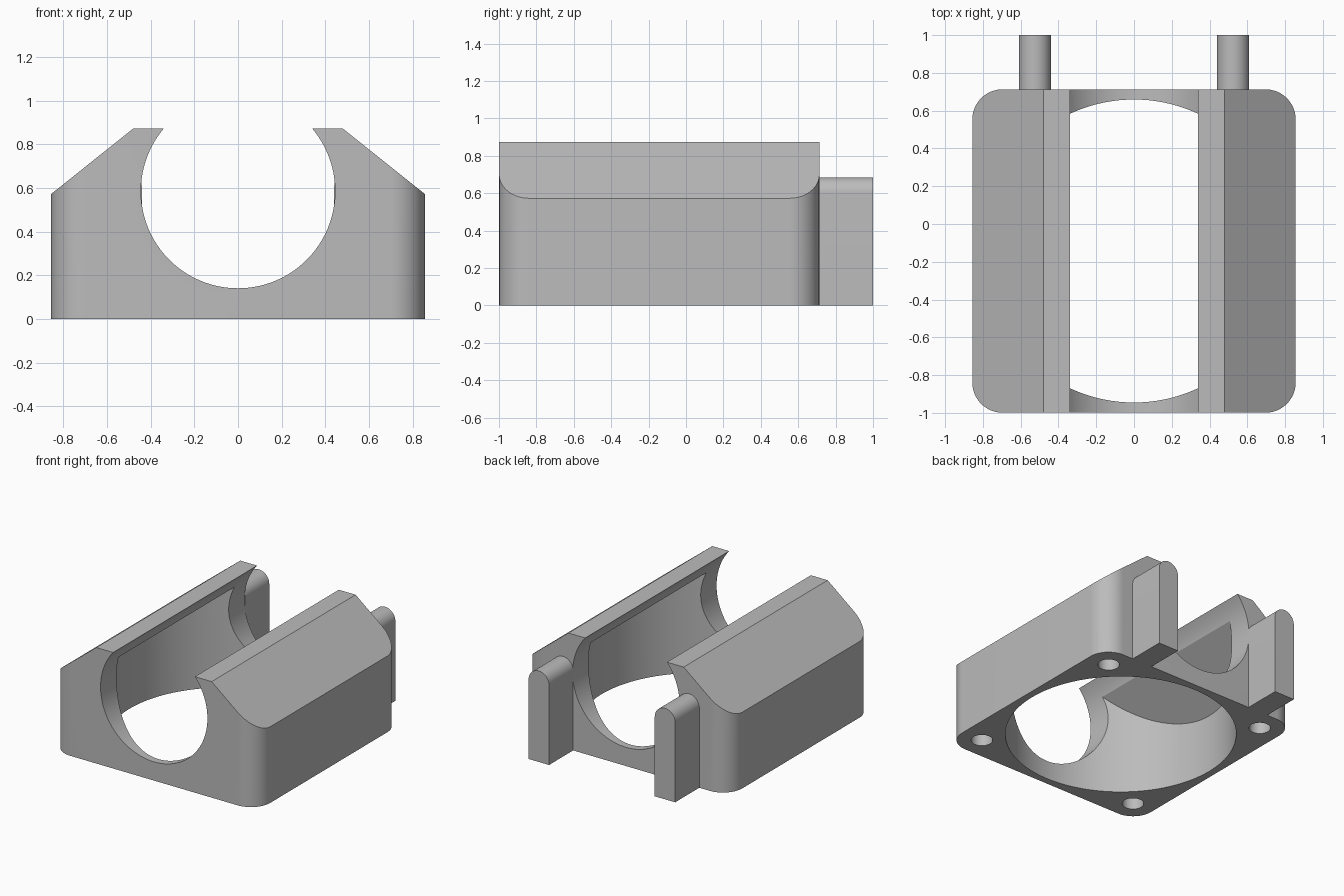
import bpy, bmesh, math
from mathutils import Matrix, Vector

cube = bpy.data.objects.get("Cube")
if cube:
    bpy.data.objects.remove(cube, do_unlink=True)

grey = bpy.data.materials.new("plain grey")
grey.use_nodes = True
COLOUR = (0.5, 0.5, 0.5, 1)
grey.diffuse_color = COLOUR
grey.node_tree.nodes["Principled BSDF"].inputs["Base Color"].default_value = COLOUR

HALF, TOP, MID_Y = 0.856, 0.873, -0.143     # block half width, height, centre
FRONT, BACK = -1.0, 0.713
BORE_R, BORE_Z = 0.445, 0.586
FAN_R = 0.802
SHOULDER_X, SHOULDER_Z = 0.48, 0.573        # outer slope start and end
SLOPE = (TOP - SHOULDER_Z) / (HALF - SHOULDER_X)


def prism(name, points, direction):
    """Extrude a closed loop of 3D points along a direction."""
    bm = bmesh.new()
    face = bm.faces.new([bm.verts.new(p) for p in points])
    out = bmesh.ops.extrude_face_region(bm, geom=[face])
    moved = [v for v in out["geom"] if isinstance(v, bmesh.types.BMVert)]
    bmesh.ops.translate(bm, verts=moved, vec=Vector(direction))
    bmesh.ops.recalc_face_normals(bm, faces=bm.faces)
    mesh = bpy.data.meshes.new(name)
    bm.to_mesh(mesh)
    bm.free()
    mesh.materials.append(grey)
    obj = bpy.data.objects.new(name, mesh)
    bpy.context.collection.objects.link(obj)
    return obj


def arc(cx, cy, r, start, end, steps):
    return [(cx + r * math.cos(math.radians(start + (end - start) * i / steps)),
             cy + r * math.sin(math.radians(start + (end - start) * i / steps)))
            for i in range(steps + 1)]


def circle(cx, cy, r, steps=96):
    return arc(cx, cy, r, 0, 360, steps)[:-1]


def along_y(name, outline, y0, y1):
    return prism(name, [(x, y0, z) for x, z in outline], (0, y1 - y0, 0))


def along_z(name, outline, z0, z1):
    return prism(name, [(x, y, z0) for x, y in outline], (0, 0, z1 - z0))


def combine(target, tool, operation):
    """Apply a boolean and throw the tool away."""
    mod = target.modifiers.new(operation, "BOOLEAN")
    mod.operation, mod.solver, mod.object = operation, "EXACT", tool
    bpy.context.view_layer.objects.active = target
    bpy.ops.object.modifier_apply(modifier=mod.name)
    bpy.data.objects.remove(tool, do_unlink=True)


def finish(obj):
    bpy.ops.object.select_all(action="DESELECT")
    obj.select_set(True)
    bpy.context.view_layer.objects.active = obj
    bpy.ops.object.shade_smooth_by_angle(angle=math.radians(25))


# Block: rounded square plan trimmed by the sloped-shoulder section
R = 0.16
plan = []
for sx, sy, start in ((1, 1, 0), (-1, 1, 90), (-1, -1, 180), (1, -1, 270)):
    plan += arc(sx * (HALF - R), MID_Y + sy * (HALF - R), R, start, start + 90, 16)
body = along_z("fan_housing", plan, 0, TOP)
section = [(-1, -0.1), (1, -0.1), (1, TOP - SLOPE * (1 - SHOULDER_X)),
           (SHOULDER_X, TOP), (SHOULDER_X, 1), (-SHOULDER_X, 1),
           (-SHOULDER_X, TOP), (-1, TOP - SLOPE * (1 - SHOULDER_X))]
combine(body, along_y("shoulder_trim", section, -1.2, 1), "INTERSECT")

# Round chamber open below, with a roof parallel to the shoulders
chamber = along_z("chamber_cutter", circle(0, MID_Y, FAN_R, 128), -0.1, 1)
roof_x, roof_z = 0.41, 0.757
low, high = roof_z - SLOPE * (1 - roof_x), roof_z + SLOPE * (roof_x - 0.3)
roof = [(-1, -0.2), (1, -0.2), (1, low), (0.3, high), (-0.3, high), (-1, low)]
combine(chamber, along_y("roof_trim", roof, -1.2, 1), "INTERSECT")
combine(body, chamber, "DIFFERENCE")

# Lengthwise bore, open at the top
bore = along_y("bore_cutter", circle(0, BORE_Z, BORE_R, 128), -1.2, 1)
combine(body, bore, "DIFFERENCE")

# Blind screw holes in the underside
for sx in (-1, 1):
    for sy in (-1, 1):
        hole = along_z("hole_cutter", circle(sx * 0.685, MID_Y + sy * 0.685, 0.075, 32), -0.1, 0.43)
        combine(body, hole, "DIFFERENCE")
finish(body)

# Round-topped pegs on the back
for side, x in (("left", 0.525), ("right", -0.525)):
    outline = [(x - 0.085, 0), (x + 0.085, 0)] + arc(x, 0.6, 0.085, 0, 180, 24)
    finish(along_y(side + "_back_peg", outline, BACK, 1))
